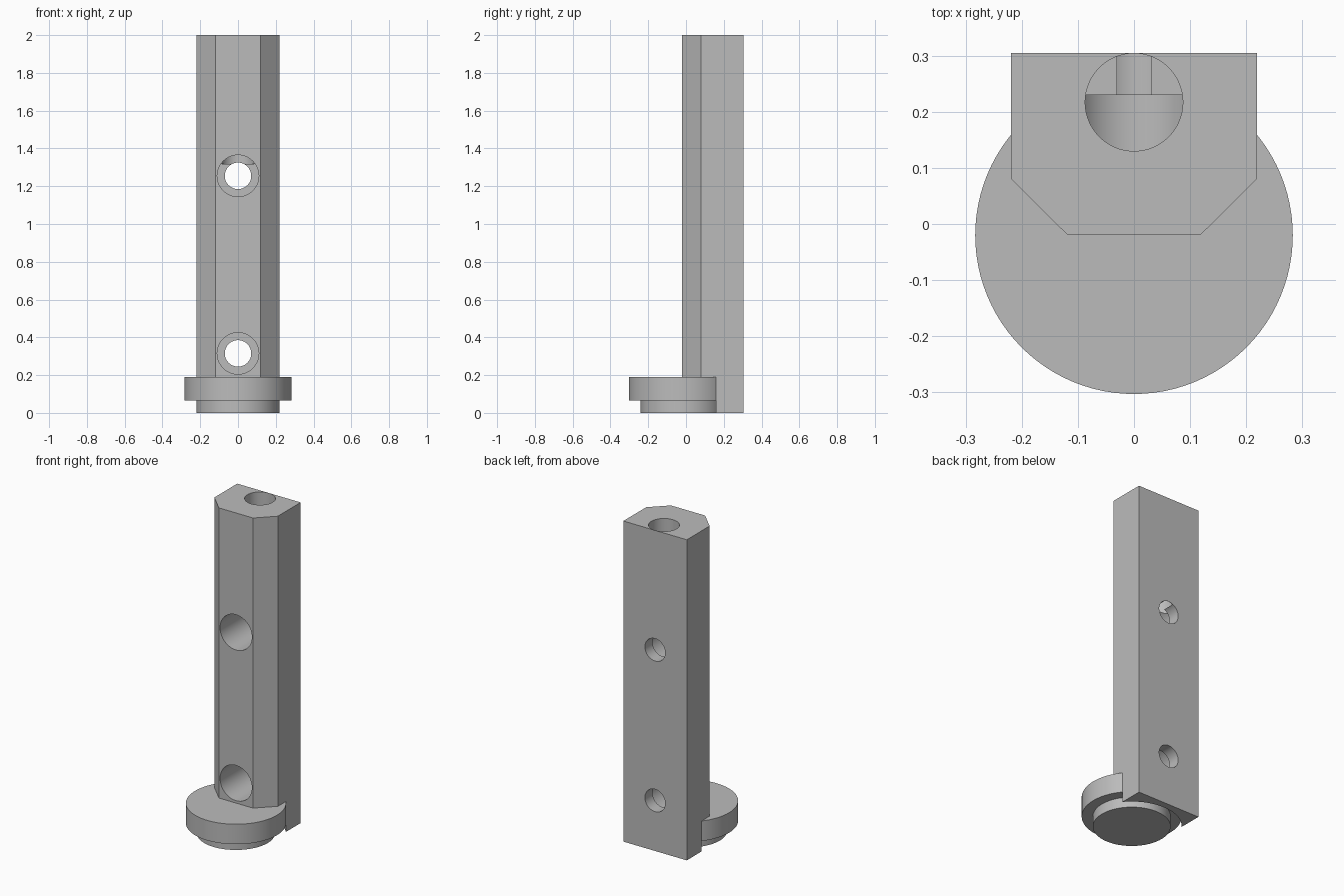
import bpy
from math import radians

cube = bpy.data.objects.get("Cube")
if cube:
    bpy.data.objects.remove(cube, do_unlink=True)

grey = bpy.data.materials.new("plain grey")
grey.use_nodes = True
grey.diffuse_color = (0.5, 0.5, 0.5, 1)
grey.node_tree.nodes["Principled BSDF"].inputs["Base Color"].default_value = (0.5, 0.5, 0.5, 1)

BACK = 0.305
DISC_Y = -0.02
DISC_R = 0.283
DISC_BOTTOM = 0.065


def cylinder(name, radius, start, end, x_or_y, along="z"):
    """Cylinder between start and end, upright at y or level along y at height z."""
    mid = (start + end) / 2
    upright = along == "z"
    bpy.ops.mesh.primitive_cylinder_add(
        vertices=96, radius=radius, depth=end - start,
        location=(0, x_or_y, mid) if upright else (0, mid, x_or_y),
        rotation=(0, 0, 0) if upright else (radians(90), 0, 0))
    obj = bpy.context.object
    obj.name = name
    obj.data.materials.append(grey)
    return obj


def combine(target, other, operation):
    mod = target.modifiers.new(operation.lower(), "BOOLEAN")
    mod.operation = operation
    mod.solver = "EXACT"
    mod.object = other
    bpy.context.view_layer.objects.active = target
    bpy.ops.object.modifier_apply(modifier=mod.name)
    bpy.data.objects.remove(other, do_unlink=True)


# Post: rectangle with two chamfered front corners, extruded upward
half = [(0.118, -0.02), (0.219, 0.08), (0.219, BACK)]
outline = half + [(-x, y) for x, y in reversed(half)]
n = len(outline)
mesh = bpy.data.meshes.new("post")
mesh.from_pydata(
    [(x, y, z) for z in (0, 2) for x, y in outline], [],
    [list(reversed(range(n))), list(range(n, 2 * n))]
    + [(i, (i + 1) % n, (i + 1) % n + n, i + n) for i in range(n)])
mesh.materials.append(grey)
post = bpy.data.objects.new("post", mesh)
bpy.context.collection.objects.link(post)

# Round relief under the flange
combine(post, cylinder("relief_cutter", DISC_R, -0.1, DISC_BOTTOM, DISC_Y), "DIFFERENCE")

# Two counterbored bolt holes through the front
for z in (0.315, 1.255):
    combine(post, cylinder("counterbore_cutter", 0.11, -0.2, 0.23, z, "y"), "DIFFERENCE")
    combine(post, cylinder("bolt_cutter", 0.07, 0.1, 0.5, z, "y"), "DIFFERENCE")

# Deep blind hole from the top
combine(post, cylinder("bore_cutter", 0.087, 1.318, 2.2, 0.217), "DIFFERENCE")

# Foot: wide flange above a smaller disc
flange = cylinder("flange", DISC_R, DISC_BOTTOM, 0.19, DISC_Y)
foot = cylinder("foot_disc", 0.22, 0, DISC_BOTTOM, DISC_Y)

for obj in (post, flange, foot):
    bpy.ops.object.select_all(action="DESELECT")
    obj.select_set(True)
    bpy.context.view_layer.objects.active = obj
    bpy.ops.object.shade_smooth_by_angle(angle=radians(30))
